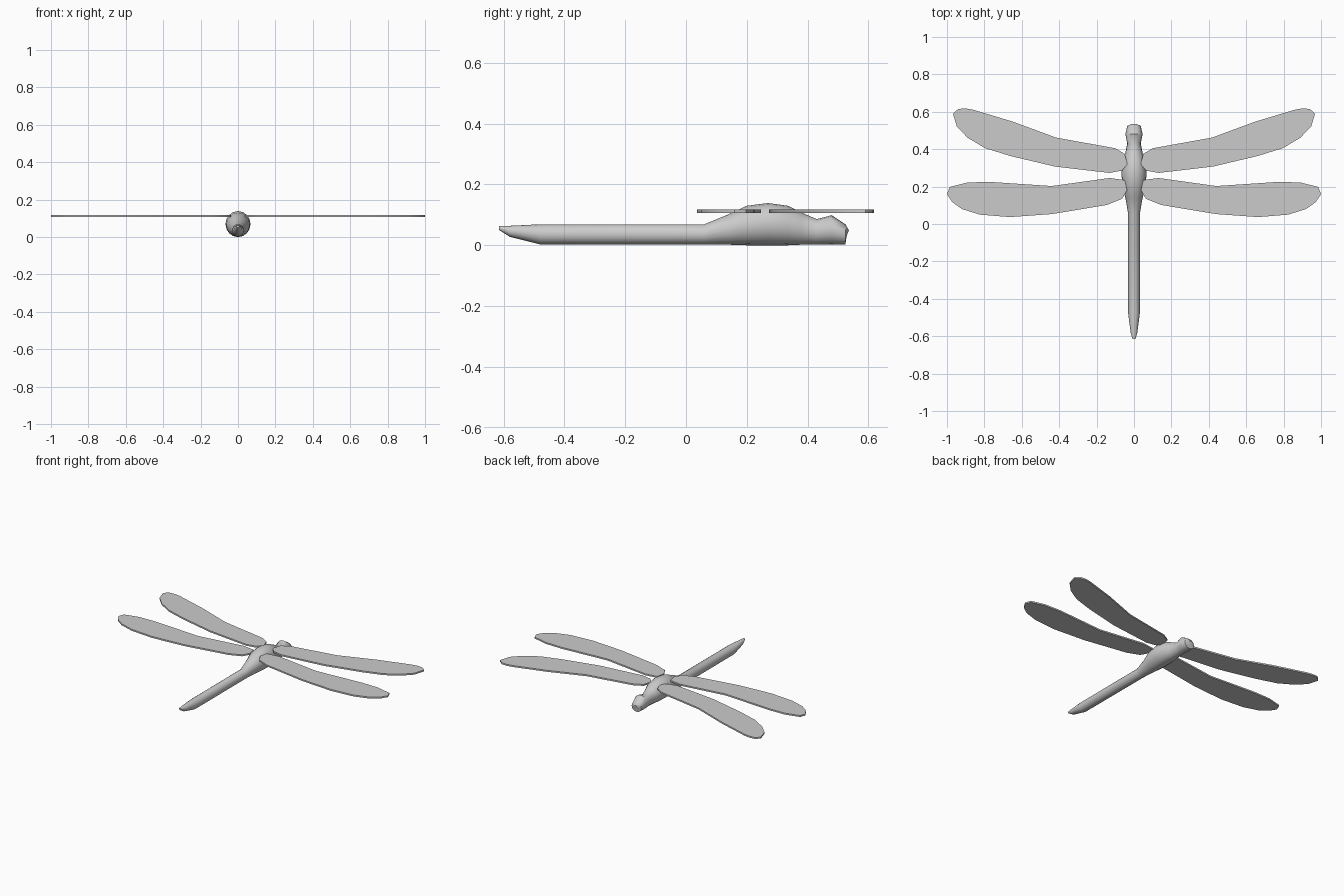
import bpy, bmesh, math

if "Cube" in bpy.data.objects:
    bpy.data.objects.remove(bpy.data.objects["Cube"])

grey = bpy.data.materials.new("light grey")
grey.diffuse_color = (0.6, 0.6, 0.6, 1)
grey.use_nodes = True
grey.node_tree.nodes["Principled BSDF"].inputs["Base Color"].default_value = grey.diffuse_color


def finish(name, bm):
    bmesh.ops.recalc_face_normals(bm, faces=bm.faces)
    me = bpy.data.meshes.new(name)
    bm.to_mesh(me)
    bm.free()
    me.materials.append(grey)
    ob = bpy.data.objects.new(name, me)
    bpy.context.collection.objects.link(ob)
    bpy.context.view_layer.objects.active = ob
    ob.select_set(True)
    bpy.ops.object.shade_smooth_by_angle(angle=math.radians(40))
    ob.select_set(False)
    return ob


# Body stations from tail to head: y, half width, bottom z, top z
SIDES = 16
STATIONS = [
    (-0.615, 0.008, 0.050, 0.063), (-0.58, 0.018, 0.028, 0.064),
    (-0.48, 0.031, 0.003, 0.069), (0.06, 0.032, 0.003, 0.069),
    (0.14, 0.046, 0.002, 0.102), (0.20, 0.062, 0.000, 0.130),
    (0.27, 0.067, 0.000, 0.139), (0.335, 0.061, 0.000, 0.130),
    (0.38, 0.046, 0.002, 0.108), (0.43, 0.036, 0.003, 0.086),
    (0.48, 0.046, 0.003, 0.099), (0.525, 0.036, 0.003, 0.069),
    (0.536, 0.018, 0.022, 0.050),
]
bm = bmesh.new()
rings = []
for y, w, lo, hi in STATIONS:
    ring = []
    for i in range(SIDES):
        a = 2 * math.pi * i / SIDES
        # The blunt face leans back towards the chin
        lean = -0.01 * (1 - math.sin(a)) / 2 if y > 0.53 else 0
        ring.append(bm.verts.new((w * math.cos(a), y + lean,
                                  (lo + hi) / 2 + (hi - lo) / 2 * math.sin(a))))
    rings.append(ring)
for a, b in zip(rings, rings[1:]):
    for i in range(SIDES):
        j = (i + 1) % SIDES
        bm.faces.new((a[i], a[j], b[j], b[i]))
bm.faces.new(rings[0])
bm.faces.new(rings[-1])
finish("body", bm)

# Wing outlines for the right side
FOREWING = [(.035, .32), (.05, .375), (.10, .405), (.417, .462), (.65, .548),
            (.86, .611), (.90, .618), (.94, .615), (.968, .59), (.947, .52),
            (.888, .46), (.797, .406), (.663, .364), (.422, .307), (.13, .273),
            (.064, .286)]
HINDWING = [(.037, .18), (.05, .235), (.13, .246), (.44, .203), (.77, .225),
            (.89, .222), (.985, .198), (1.0, .16), (.973, .118), (.92, .08),
            (.824, .05), (.663, .037), (.44, .053), (.144, .102), (.064, .134)]


# Thin flat plates, mirrored left to right
def wing_pair(name, outline):
    bm = bmesh.new()
    face = bm.faces.new([bm.verts.new((x, y, 0.107)) for x, y in outline])
    ext = bmesh.ops.extrude_face_region(bm, geom=[face], use_keep_orig=True)
    top = [v for v in ext["geom"] if isinstance(v, bmesh.types.BMVert)]
    bmesh.ops.translate(bm, verts=top, vec=(0, 0, 0.01))
    finish(name, bm).modifiers.new("mirror", 'MIRROR')


wing_pair("forewings", FOREWING)
wing_pair("hindwings", HINDWING)
